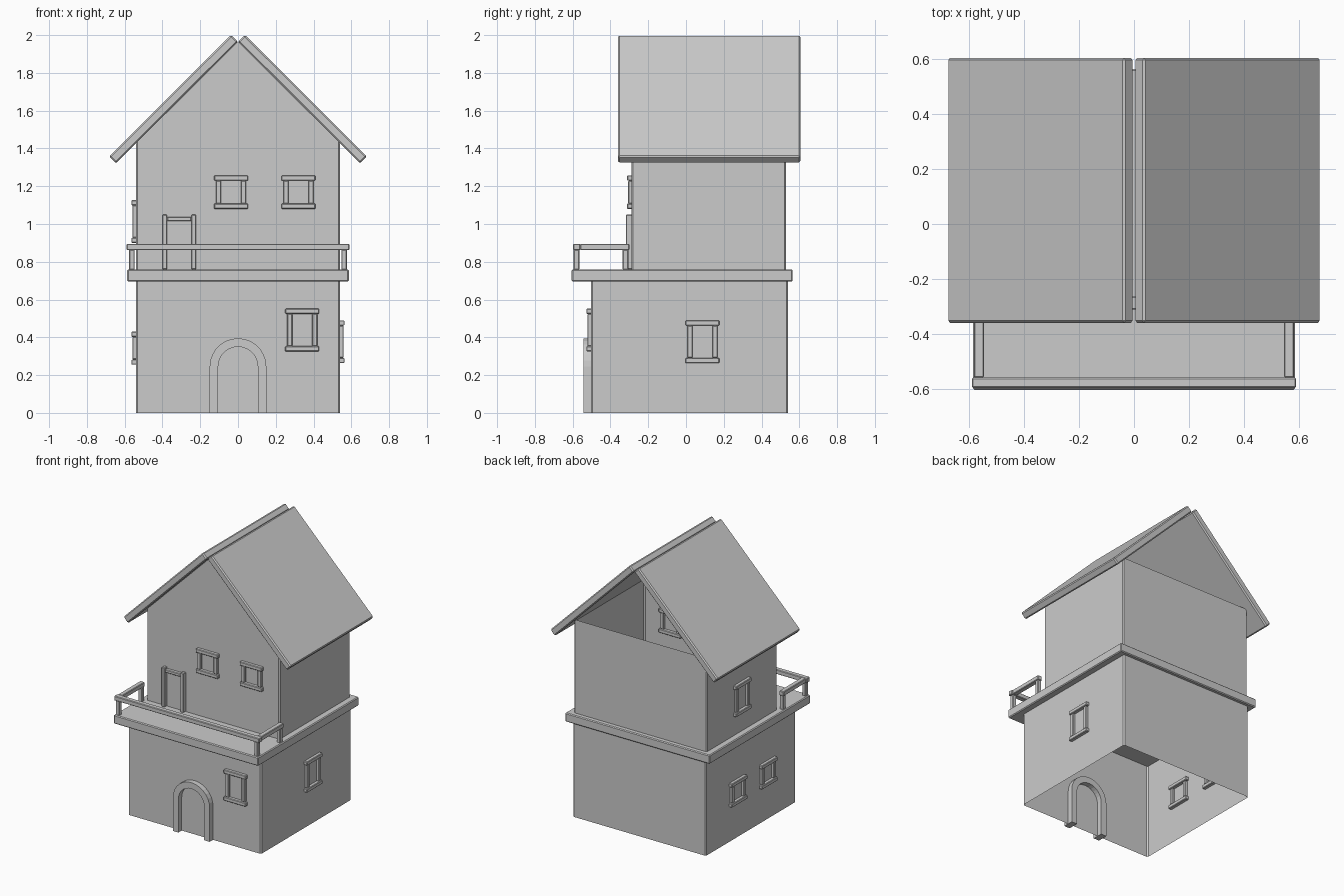
import bpy, bmesh
from math import pi, cos, sin

if "Cube" in bpy.data.objects:
    bpy.data.objects.remove(bpy.data.objects["Cube"])


def finish(name, bm, bevel=0.0, mirror=False):
    bm.normal_update()
    me = bpy.data.meshes.new(name)
    bm.to_mesh(me)
    bm.free()
    ob = bpy.data.objects.new(name, me)
    bpy.context.collection.objects.link(ob)
    if bevel:
        m = ob.modifiers.new("bevel", 'BEVEL')
        m.width, m.segments = bevel, 1
        m.limit_method = 'ANGLE'
    if mirror:
        m = ob.modifiers.new("mirror", 'MIRROR')
        m.use_mirror_merge = False
    return ob


def add_box(bm, x0, x1, y0, y1, z0, z1):
    vs = bmesh.ops.create_cube(bm, size=1)["verts"]
    for v in vs:
        v.co.x = x1 if v.co.x > 0 else x0
        v.co.y = y1 if v.co.y > 0 else y0
        v.co.z = z1 if v.co.z > 0 else z0


def boxes(name, specs, bevel=0.004, mirror=False):
    bm = bmesh.new()
    for s in specs:
        add_box(bm, *s)
    return finish(name, bm, bevel, mirror)


def extrude_profile(name, pts, y0, y1, bevel=0.0, mirror=False):
    """Closed x/z profile swept along y."""
    bm = bmesh.new()
    f = bm.faces.new([bm.verts.new((x, y0, z)) for x, z in pts])
    r = bmesh.ops.extrude_face_region(bm, geom=[f])
    for v in r["geom"]:
        if isinstance(v, bmesh.types.BMVert):
            v.co.y = y1
    bmesh.ops.recalc_face_normals(bm, faces=bm.faces)
    return finish(name, bm, bevel, mirror)


def wall_shell(name, x, y0, y1, z0, z1):
    """Four thin walls, open at top and bottom, with slightly cut corners."""
    bm = bmesh.new()
    add_box(bm, -x, x, y0, y1, z0, z1)
    caps = [f for f in bm.faces if abs(f.calc_center_median().z - (z0 + z1) / 2) > 0.1]
    bmesh.ops.delete(bm, geom=caps, context='FACES_ONLY')
    up = [e for e in bm.edges if abs(e.verts[0].co.z - e.verts[1].co.z) > 0.1]
    bmesh.ops.bevel(bm, geom=up, offset=0.008, segments=1, affect='EDGES')
    return finish(name, bm)


def window(name, side, wall, centre, z0, z1, w=0.18):
    """Frame of two wide rails and two stiles; side is 'x' or 'y'."""
    h, t = w / 2, 0.028
    parts = [(-h, h, 0.024, z0, z0 + t), (-h, h, 0.024, z1 - t, z1),
             (-h + 0.01, -h + 0.038, 0.019, z0 + t, z1 - t),
             (h - 0.038, h - 0.01, 0.019, z0 + t, z1 - t)]
    specs = []
    for a, b, d, lo, hi in parts:
        along, across = (centre + a, centre + b), (wall - d, wall + d)
        pair = along + across if side == 'y' else across + along
        specs.append(pair + (lo, hi))
    return boxes(name, specs)


# Storeys and floor slab
wall_shell("lower_walls", 0.54, -0.503, 0.54, 0, 0.70)
wall_shell("upper_walls", 0.54, -0.288, 0.53, 0.755, 1.445)
boxes("floor_slab", [(-0.587, 0.587, -0.605, 0.565, 0.695, 0.76)], 0.006)

# Front gable (the back is open under the roof)
bm = bmesh.new()
bm.faces.new([bm.verts.new(p) for p in
              [(-0.535, -0.288, 1.44), (0.535, -0.288, 1.44), (0, -0.288, 1.968)]])
finish("front_gable", bm)

# Roof slopes
extrude_profile("roof_slopes",
                [(0, 1.965), (0.036, 2.002), (0.682, 1.358), (0.646, 1.321)],
                -0.36, 0.605, bevel=0.008, mirror=True)

# Arched door frame
n = 14
spring = 0.245
arc = [(cos(pi * i / n), sin(pi * i / n)) for i in range(n + 1)]
outer = [(0.15 * c, spring + 0.15 * s) for c, s in arc]
inner = [(0.105 * c, spring + 0.105 * s) for c, s in reversed(arc)]
profile = [(0.15, 0)] + outer + [(-0.15, 0), (-0.105, 0)] + inner + [(0.105, 0)]
extrude_profile("arched_door_frame", profile, -0.542, -0.465)

# Balcony door frame
boxes("balcony_door_frame", [
    (-0.40, -0.375, -0.318, -0.258, 0.76, 1.05),
    (-0.247, -0.222, -0.318, -0.258, 0.76, 1.05),
    (-0.375, -0.247, -0.312, -0.264, 1.015, 1.038)])

# Windows
window("front_lower_window", 'y', -0.503, 0.34, 0.325, 0.552)
window("front_upper_window_a", 'y', -0.288, -0.037, 1.08, 1.257)
window("front_upper_window_b", 'y', -0.288, 0.32, 1.08, 1.257)
window("right_lower_window", 'x', 0.54, 0.087, 0.263, 0.49)
window("left_lower_window_a", 'x', -0.54, 0.18, 0.255, 0.43)
window("left_lower_window_b", 'x', -0.54, -0.17, 0.255, 0.43)
window("left_upper_window", 'x', -0.54, 0.13, 0.90, 1.127)

# Balcony railing
boxes("front_rail", [(-0.59, 0.59, -0.597, -0.56, 0.862, 0.895)])
boxes("side_rails", [(0.547, 0.583, -0.56, -0.30, 0.862, 0.895)], mirror=True)
boxes("rail_posts", [(0.547, 0.577, y, y + 0.03, 0.757, 0.865)
                     for y in (-0.595, -0.335)], mirror=True)
